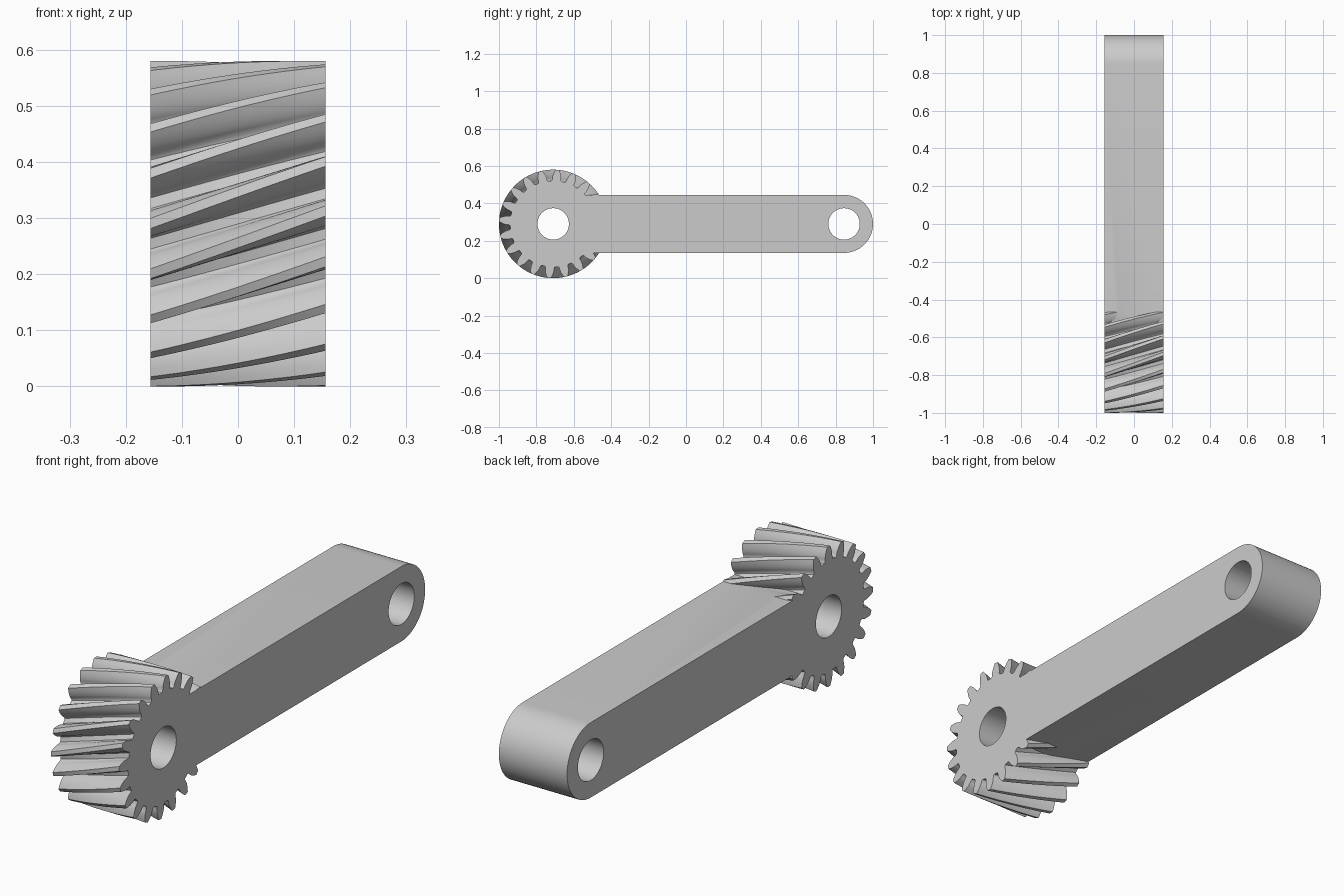
import bpy, bmesh
from math import pi, sin, cos, tan, acos, sqrt, radians

if "Cube" in bpy.data.objects:
    bpy.data.objects.remove(bpy.data.objects["Cube"], do_unlink=True)

HALF = 0.156                     # half thickness along x
GEAR_Y, END_Y, MID_Z = -0.71, 0.845, 0.29
TEETH, TIP_R = 20, 0.29
MODULE = TIP_R / (TEETH / 2 + 1)
ROOT_R = MODULE * (TEETH / 2 - 1.25)
BASE_R = MODULE * TEETH / 2 * cos(radians(20))
BAR_R, HOLE_R = 0.155, 0.084

steel = bpy.data.materials.new("light grey steel")
steel.use_nodes = True
GREY = (0.6, 0.6, 0.6, 1)
steel.diffuse_color = GREY
steel.node_tree.nodes["Principled BSDF"].inputs["Base Color"].default_value = GREY


def loft(name, rings):
    """Closed solid through a list of equally sized point rings."""
    bm = bmesh.new()
    rows = [[bm.verts.new(p) for p in ring] for ring in rings]
    n = len(rows[0])
    for a, b in zip(rows, rows[1:]):
        for i in range(n):
            j = (i + 1) % n
            bm.faces.new((a[i], a[j], b[j], b[i]))
    bm.faces.new(rows[0])
    bm.faces.new(rows[-1])
    bmesh.ops.recalc_face_normals(bm, faces=bm.faces)
    mesh = bpy.data.meshes.new(name)
    bm.to_mesh(mesh)
    bm.free()
    mesh.materials.append(steel)
    ob = bpy.data.objects.new(name, mesh)
    bpy.context.collection.objects.link(ob)
    return ob


def extrude(name, outline, half):
    return loft(name, [[(x, y, z) for y, z in outline] for x in (-half, half)])


def circle(y, r, n=64):
    return [(y + r * cos(2 * pi * i / n), MID_Z + r * sin(2 * pi * i / n)) for i in range(n)]


def involute(a):
    return tan(a) - a


# Tooth outline as (radius, half angle) from root to tip
def flank(r):
    half = pi / (2 * TEETH) + involute(radians(20))
    return r, half - involute(acos(min(1, BASE_R / r)))


STEPS = 6
side = [flank(BASE_R + (TIP_R - BASE_R) * (i / STEPS) ** 1.5) for i in range(STEPS + 1)]
foot = side[0][1]
side = [(ROOT_R, foot + 0.022), (ROOT_R + 0.005, foot + 0.006)] + side
tooth = [(r, -a) for r, a in side] + [(r, a) for r, a in reversed(side)]
profile = [(r, a + 2 * pi * k / TEETH) for k in range(TEETH) for r, a in tooth]

# Helical gear: the outline turns steadily across the thickness
SLICES = 16
rings = []
for s in range(SLICES + 1):
    t = s / SLICES
    turn = radians(0.1 + 22.4 * t)
    rings.append([(HALF * (2 * t - 1), GEAR_Y - r * cos(a + turn), MID_Z + r * sin(a + turn))
                  for r, a in profile])
lever = loft("geared_lever", rings)

# Arm with a rounded far end, joined to the gear
ARC = 32
outline = [(GEAR_Y, MID_Z - BAR_R)]
outline += [(END_Y + BAR_R * cos(a), MID_Z + BAR_R * sin(a))
            for a in (pi * i / ARC - pi / 2 for i in range(ARC + 1))]
outline.append((GEAR_Y, MID_Z + BAR_R))
arm = extrude("arm", outline, HALF)

# Shaft bores
bores = [extrude("bore_cutter", circle(y, HOLE_R), HALF * 2) for y in (GEAR_Y, END_Y)]

bpy.context.view_layer.objects.active = lever
for part, op in [(arm, "UNION")] + [(b, "DIFFERENCE") for b in bores]:
    mod = lever.modifiers.new(part.name, "BOOLEAN")
    mod.operation, mod.object, mod.solver = op, part, "EXACT"
    bpy.ops.object.modifier_apply(modifier=mod.name)
    bpy.data.objects.remove(part, do_unlink=True)

# Smooth curved walls, crisp edges
bpy.ops.object.select_all(action="DESELECT")
lever.select_set(True)
bpy.ops.object.shade_smooth_by_angle(angle=radians(30))
